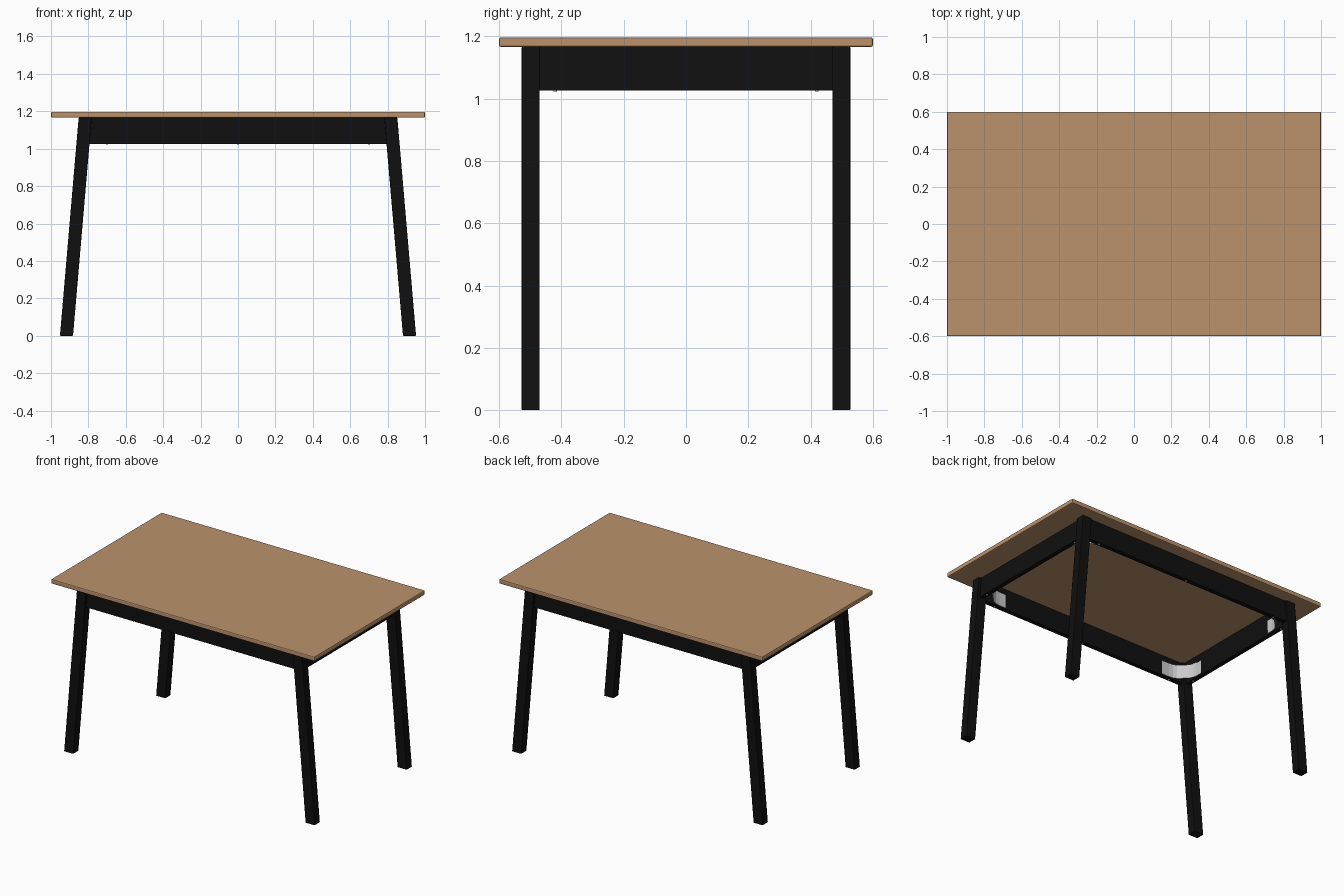
import bpy, bmesh, math
from mathutils import Vector

if "Cube" in bpy.data.objects:
    bpy.data.objects.remove(bpy.data.objects["Cube"])


def material(name, rgb):
    m = bpy.data.materials.new(name)
    m.diffuse_color = (*rgb, 1)
    m.use_nodes = True
    m.node_tree.nodes["Principled BSDF"].inputs["Base Color"].default_value = m.diffuse_color
    return m


WOOD = material("warm wood", (0.50, 0.29, 0.155))
BLACK = material("black paint", (0.005, 0.005, 0.005))
STEEL = material("bright steel", (0.6, 0.6, 0.6))

UNDER = 1.166      # underside of the top
APRON_Z = 1.026    # bottom of the aprons


def leg_x(z):
    """Centre line of the splayed legs."""
    return 0.917 - 0.1 * z / UNDER


def finish(name, bm, mat, bevel=0, segments=2):
    bmesh.ops.recalc_face_normals(bm, faces=bm.faces)
    me = bpy.data.meshes.new(name)
    bm.to_mesh(me)
    bm.free()
    me.materials.append(mat)
    ob = bpy.data.objects.new(name, me)
    bpy.context.collection.objects.link(ob)
    if bevel:
        mod = ob.modifiers.new("soft edges", 'BEVEL')
        mod.width = bevel
        mod.segments = segments
    return ob


def box(name, x, y, z, mat, bevel=0, lean=0):
    """Box from ranges; lean shifts x between bottom and top."""
    bm = bmesh.new()
    bmesh.ops.create_cube(bm, size=1)
    for v in bm.verts:
        up = v.co.z > 0
        v.co = Vector((x[v.co.x > 0] + (lean if up else 0), y[v.co.y > 0], z[up]))
    return finish(name, bm, mat, bevel)


# Tabletop
box("tabletop", (-1, 1), (-0.6, 0.6), (UNDER, 1.197), WOOD, 0.006)

# Bracket plan outline at a corner, bent from apron to apron
PLAN = [(0.632, 0.482), (0.685, 0.482), (0.715, 0.478), (0.74, 0.468),
        (0.795, 0.415), (0.806, 0.39), (0.81, 0.365), (0.81, 0.324)]


def bracket(name, sx, sy):
    bm = bmesh.new()
    t = 0.004
    back = [(x - t, y - t) for x, y in reversed(PLAN)]
    face = bm.faces.new([bm.verts.new((sx * x, sy * y, 1.03)) for x, y in PLAN + back])
    ext = bmesh.ops.extrude_face_region(bm, geom=[face])
    for g in ext["geom"]:
        if isinstance(g, bmesh.types.BMVert):
            g.co.z = 1.125
    finish(name, bm, STEEL)


def screw(name, x, y):
    bm = bmesh.new()
    bmesh.ops.create_cone(bm, cap_ends=True, segments=12, radius1=0.006,
                          radius2=0.006, depth=0.006)
    bmesh.ops.translate(bm, verts=bm.verts, vec=(x, y, APRON_Z))
    finish(name, bm, STEEL)


for sx, side in ((-1, "left"), (1, "right")):
    # Splayed legs and corner brackets
    for sy, end in ((-1, "front"), (1, "back")):
        c = sx * leg_x(0)
        box(f"{end}_{side}_leg", (c - 0.035, c + 0.035),
            sorted((sy * 0.47, sy * 0.528)), (0, UNDER), BLACK, 0.003, -sx * 0.1)
        bracket(f"{end}_{side}_bracket", sx, sy)
        screw(f"{end}_{side}_long_screw", sx * 0.70, sy * 0.5)
        screw(f"{end}_{side}_short_screw", sx * leg_x(APRON_Z), sy * 0.42)
    # Side apron follows the leg slope
    c = sx * leg_x(APRON_Z)
    box(f"{side}_apron", (c - 0.015, c + 0.015), (-0.475, 0.475),
        (APRON_Z, UNDER), BLACK, 0, -sx * 0.012)

# Front and back aprons
for sy, end in ((-1, "front"), (1, "back")):
    box(f"{end}_apron", (-0.8, 0.8), sorted((sy * 0.485, sy * 0.515)),
        (APRON_Z, UNDER), BLACK)
    screw(f"{end}_middle_screw", 0, sy * 0.5)
